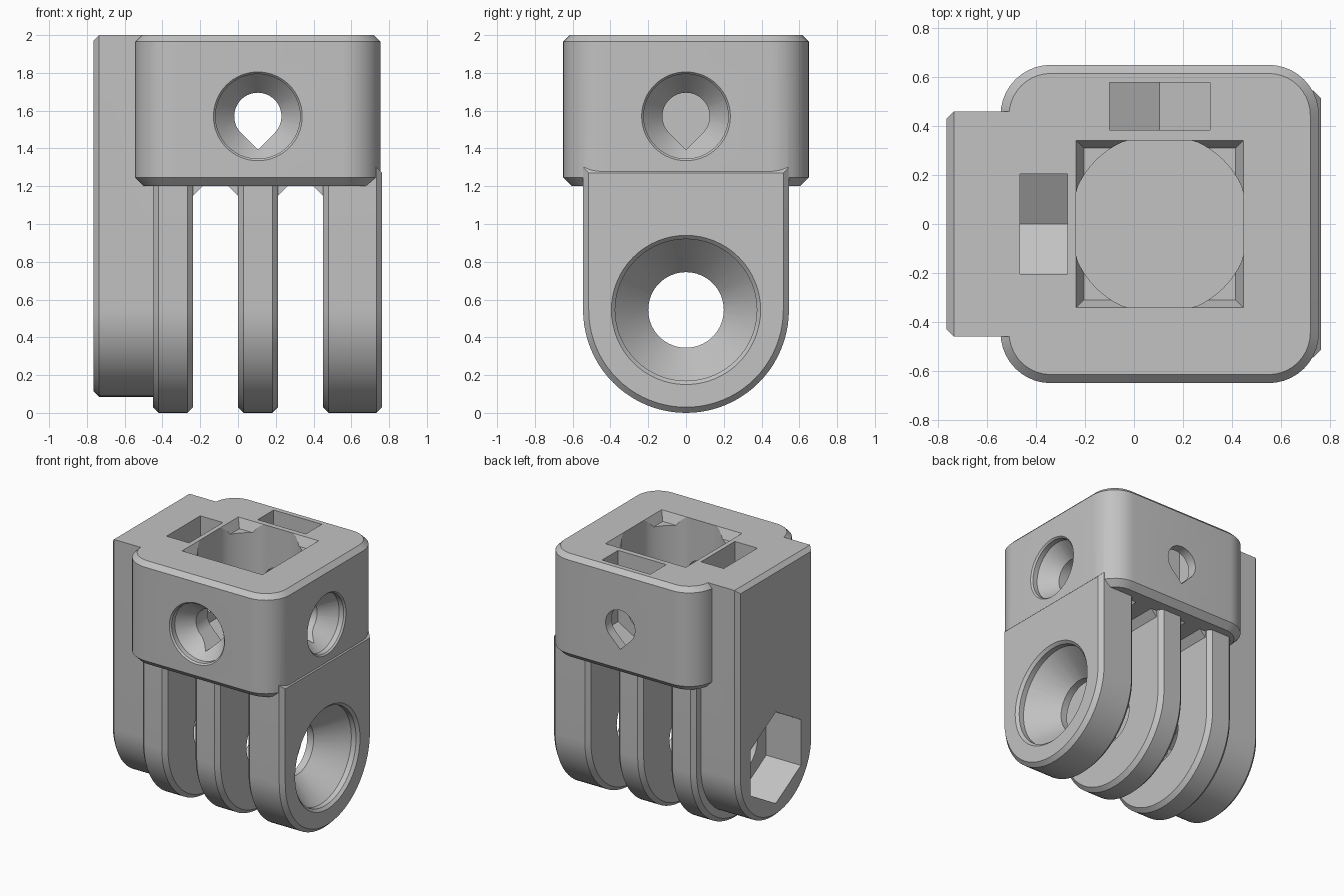
import bpy
import bmesh
from math import sin, cos, pi, radians

cube = bpy.data.objects.get("Cube")
if cube:
    bpy.data.objects.remove(cube, do_unlink=True)

CX = 0.105       # centre of the clamp block
BOLT_Z = 0.545   # hinge bolt axis
SCREW_Z = 1.57   # clamp screw axis


# Outlines
def arc(u, v, r, start, end, n):
    return [(u + r * cos(radians(start + (end - start) * i / n)),
             v + r * sin(radians(start + (end - start) * i / n))) for i in range(n + 1)]


def circle(u, v, r, n=64):
    return arc(u, v, r, 0, 360, n)[:-1]


def tab(r, top):
    return arc(0, BOLT_Z, r, 180, 360, 40) + [(r, top), (-r, top)]


def rounded_rect(hx, hy, r):
    pts = []
    for sx, sy, a in ((1, 1, 0), (-1, 1, 90), (-1, -1, 180), (1, -1, 270)):
        pts += arc(CX + sx * (hx - r), sy * (hy - r), r, a, a + 90, 10)
    return pts


def square(h):
    return [(CX - h, -h), (CX + h, -h), (CX + h, h), (CX - h, h)]


def teardrop(u):
    r = 0.125
    return arc(u, SCREW_Z, r, -45, 225, 40) + [(u, SCREW_Z - r * 2 ** 0.5)]


def hexagon(u, v, apothem):
    return arc(u, v, apothem / cos(pi / 6), 90, 390, 5)


def nut_slot(u, half):
    tip = half / cos(pi / 6)
    return [(u - half, 2.1), (u - half, SCREW_Z - tip / 2), (u, SCREW_Z - tip),
            (u + half, SCREW_Z - tip / 2), (u + half, 2.1)]


# Solid through a stack of (position, outline) sections along an axis
def loft(name, axis, sections):
    place = {"x": lambda p, u, v: (p, u, v),
             "y": lambda p, u, v: (u, p, v),
             "z": lambda p, u, v: (u, v, p)}[axis]
    bm = bmesh.new()
    rings = [[bm.verts.new(place(p, u, v)) for u, v in pts] for p, pts in sections]
    for a, b in zip(rings, rings[1:]):
        for i in range(len(a)):
            j = (i + 1) % len(a)
            bm.faces.new((a[i], a[j], b[j], b[i]))
    bm.faces.new(rings[0])
    bm.faces.new(rings[-1])
    bmesh.ops.recalc_face_normals(bm, faces=bm.faces)
    mesh = bpy.data.meshes.new(name)
    bm.to_mesh(mesh)
    bm.free()
    obj = bpy.data.objects.new(name, mesh)
    bpy.context.collection.objects.link(obj)
    return obj


def prism(name, axis, lo, hi, pts):
    return loft(name, axis, [(lo, pts), (hi, pts)])


def chamfered_tab(name, lo, hi, r, top, c=0.03):
    outer, inner = tab(r, top), tab(r - c, top - c)
    return loft(name, "x", [(lo, inner), (lo + c, outer), (hi - c, outer), (hi, inner)])


def countersink(name, axis, face, inward, u, v, steps):
    return loft(name, axis, [(face + inward * d, circle(u, v, r)) for d, r in steps])


def combine(target, other, operation):
    mod = target.modifiers.new(operation, "BOOLEAN")
    mod.operation = operation
    mod.solver = "EXACT"
    mod.object = other
    bpy.ops.object.modifier_apply(modifier=mod.name)
    bpy.data.objects.remove(other, do_unlink=True)


# Clamp block
rim, side = rounded_rect(0.615, 0.615, 0.17), rounded_rect(0.65, 0.65, 0.205)
body = loft("hinge_clamp_body", "z", [(1.2, rounded_rect(0.605, 0.605, 0.16)),
                                      (1.245, side), (1.965, side), (2.0, rim)])
bpy.context.view_layer.objects.active = body
body.select_set(True)

# Hinge fingers and the tall nut arm
solids = [chamfered_tab("nut_arm", -0.765, -0.38, 0.46, 2.0),
          chamfered_tab("finger_outer", 0.45, 0.763, 0.545, 1.3),
          chamfered_tab("finger_middle", 0.0, 0.212, 0.545, 1.28),
          chamfered_tab("finger_inner", -0.45, -0.237, 0.545, 1.28)]

# Small gussets where the fingers meet the block
for x, s in ((-0.237, 1), (0.0, -1), (0.212, 1), (0.45, -1)):
    solids.append(prism("gusset", "y", -0.5, 0.5,
                        [(x - s * 0.03, 1.12), (x + s * 0.08, 1.23), (x - s * 0.03, 1.23)]))
for solid in solids:
    combine(body, solid, "UNION")

# Post socket with round bore and tapered square mouth
bore = [(CX + max(-0.342, min(0.342, u)), max(-0.342, min(0.342, v)))
        for u, v in circle(0, 0, 0.368, 72)]
cuts = [prism("socket", "z", 1.32, 2.1, bore),
        loft("socket_mouth", "z", [(1.93, square(0.31)), (2.0, square(0.342)),
                                   (2.1, square(0.348))])]

# Clamp screw holes, their countersinks and the nut slots
small = [(-0.05, 0.235), (0, 0.235), (0.012, 0.224), (0.05, 0.224), (0.18, 0.115)]
cuts += [prism("screw_hole_front", "y", -0.8, 0.8, teardrop(CX)),
         prism("screw_hole_side", "x", -0.52, 0.9, teardrop(0)),
         countersink("sink_front", "y", -0.65, 1, CX, SCREW_Z, small),
         countersink("sink_side", "x", 0.755, -1, 0, SCREW_Z, small),
         prism("nut_slot_back", "y", 0.383, 0.577, nut_slot(CX, 0.205)),
         prism("nut_slot_side", "x", -0.465, -0.272, nut_slot(0, 0.205))]

# Hinge bolt hole, its countersink and the hexagonal nut pocket
large = [(-0.05, 0.395), (0, 0.395), (0.02, 0.375), (0.06, 0.375), (0.27, 0.19)]
cuts += [prism("bolt_hole", "x", -1, 1, circle(0, BOLT_Z, 0.2)),
         countersink("bolt_sink", "x", 0.763, -1, 0, BOLT_Z, large),
         prism("nut_pocket", "x", -0.9, -0.47, hexagon(0, BOLT_Z, 0.305))]
for cutter in cuts:
    combine(body, cutter, "DIFFERENCE")

# Plain grey plastic
grey = bpy.data.materials.new("grey_plastic")
grey.use_nodes = True
grey.diffuse_color = (0.54, 0.54, 0.54, 1)
grey.node_tree.nodes["Principled BSDF"].inputs["Base Color"].default_value = (0.54, 0.54, 0.54, 1)
body.data.materials.clear()
body.data.materials.append(grey)
for face in body.data.polygons:
    face.material_index = 0
bpy.ops.object.shade_smooth_by_angle(angle=radians(25))
